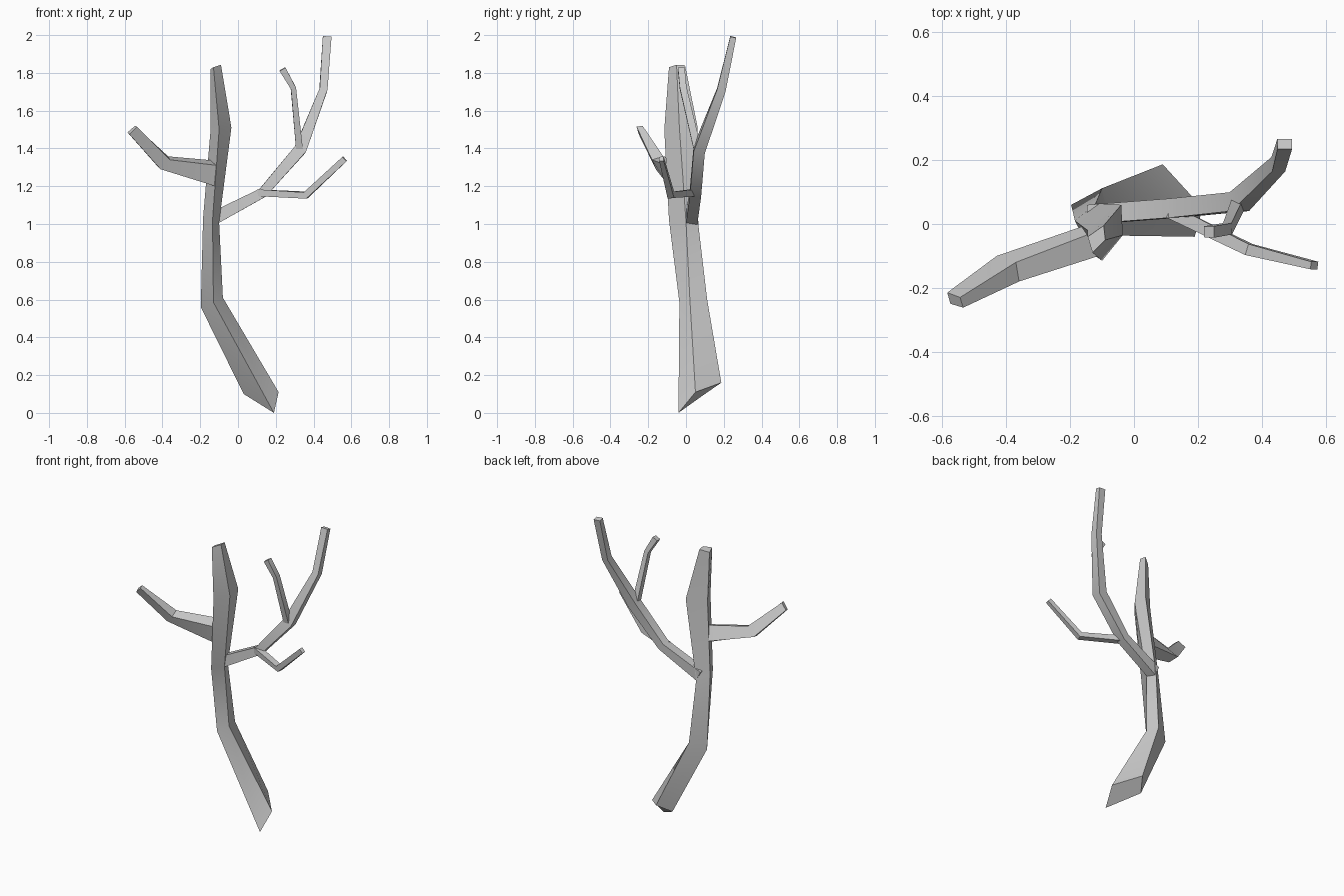
import bpy, bmesh, math
from mathutils import Vector

if "Cube" in bpy.data.objects:
    bpy.data.objects.remove(bpy.data.objects["Cube"])


def loft(name, rings):
    """Skin a list of four-point rings and cap both ends."""
    bm = bmesh.new()
    rows = [[bm.verts.new(p) for p in r] for r in rings]
    for lo, hi in zip(rows, rows[1:]):
        for i in range(4):
            j = (i + 1) % 4
            bm.faces.new((lo[i], lo[j], hi[j], hi[i]))
    bm.faces.new(rows[0][::-1])
    bm.faces.new(rows[-1])
    bmesh.ops.recalc_face_normals(bm, faces=bm.faces[:])
    mesh = bpy.data.meshes.new(name)
    bm.to_mesh(mesh)
    bm.free()
    obj = bpy.data.objects.new(name, mesh)
    bpy.context.collection.objects.link(obj)
    bpy.ops.object.select_all(action='DESELECT')
    bpy.context.view_layer.objects.active = obj
    obj.select_set(True)
    bpy.ops.object.shade_smooth_by_angle(angle=math.radians(30))
    return obj


def limb(name, path):
    """Four-sided limb along (centre, half height, half depth) stations."""
    pts = [Vector(c) for c, a, b in path]
    rings = []
    for i, (c, a, b) in enumerate(path):
        t = Vector()
        if i > 0:
            t += (pts[i] - pts[i - 1]).normalized()
        if i < len(pts) - 1:
            t += (pts[i + 1] - pts[i]).normalized()
        t.normalize()
        u = t.cross(Vector((0, 1, 0))).normalized()
        v = u.cross(t)
        rings.append([pts[i] + u * a * s + v * b * k
                      for s, k in ((1, 1), (1, -1), (-1, -1), (-1, 1))])
    return loft(name, rings)


# Leaning trunk: front, right, back, left corner of each ring
loft("trunk", [
    [(.19, -.04, 0), (.215, .05, .11), (.09, .187, .16), (.03, .1, .1)],
    [(-.13, -.035, .585), (-.08, .02, .61), (-.1, .112, .6), (-.197, .06, .56)],
    [(-.135, -.09, 1.02), (-.1, 0, 1.01), (-.12, .065, 1.0), (-.185, .01, 1.03)],
    [(-.1, -.115, 1.5), (-.035, -.035, 1.51), (-.04, .06, 1.52), (-.145, -.02, 1.5)],
    [(-.13, -.09, 1.83), (-.09, -.05, 1.843), (-.095, -.005, 1.84), (-.145, -.04, 1.82)],
])

# Broad flattened branch on the left
loft("left_branch", [
    [(-.11, -.1, 1.31), (-.11, -.02, 1.335), (-.14, 0, 1.24), (-.12, -.09, 1.2)],
    [(-.36, -.18, 1.34), (-.37, -.12, 1.358), (-.43, -.1, 1.31), (-.41, -.16, 1.29)],
    [(-.535, -.262, 1.515), (-.545, -.23, 1.52), (-.585, -.215, 1.485), (-.575, -.25, 1.475)],
])

# Long right branch and its two twigs
limb("right_branch", [
    ((-.13, .03, 1.03), .035, .03),
    ((.13, .05, 1.165), .026, .03),
    ((.33, .07, 1.395), .032, .03),
    ((.452, .187, 1.71), .021, .023),
    ((.472, .25, 1.99), .023, .016),
])
limb("outer_twig", [
    ((.11, .04, 1.165), .018, .022),
    ((.36, -.08, 1.153), .018, .018),
    ((.565, -.13, 1.345), .016, .012),
])
limb("upper_twig", [
    ((.325, .06, 1.4), .018, .02),
    ((.293, -.015, 1.72), .014, .018),
    ((.235, -.025, 1.82), .018, .018),
])
